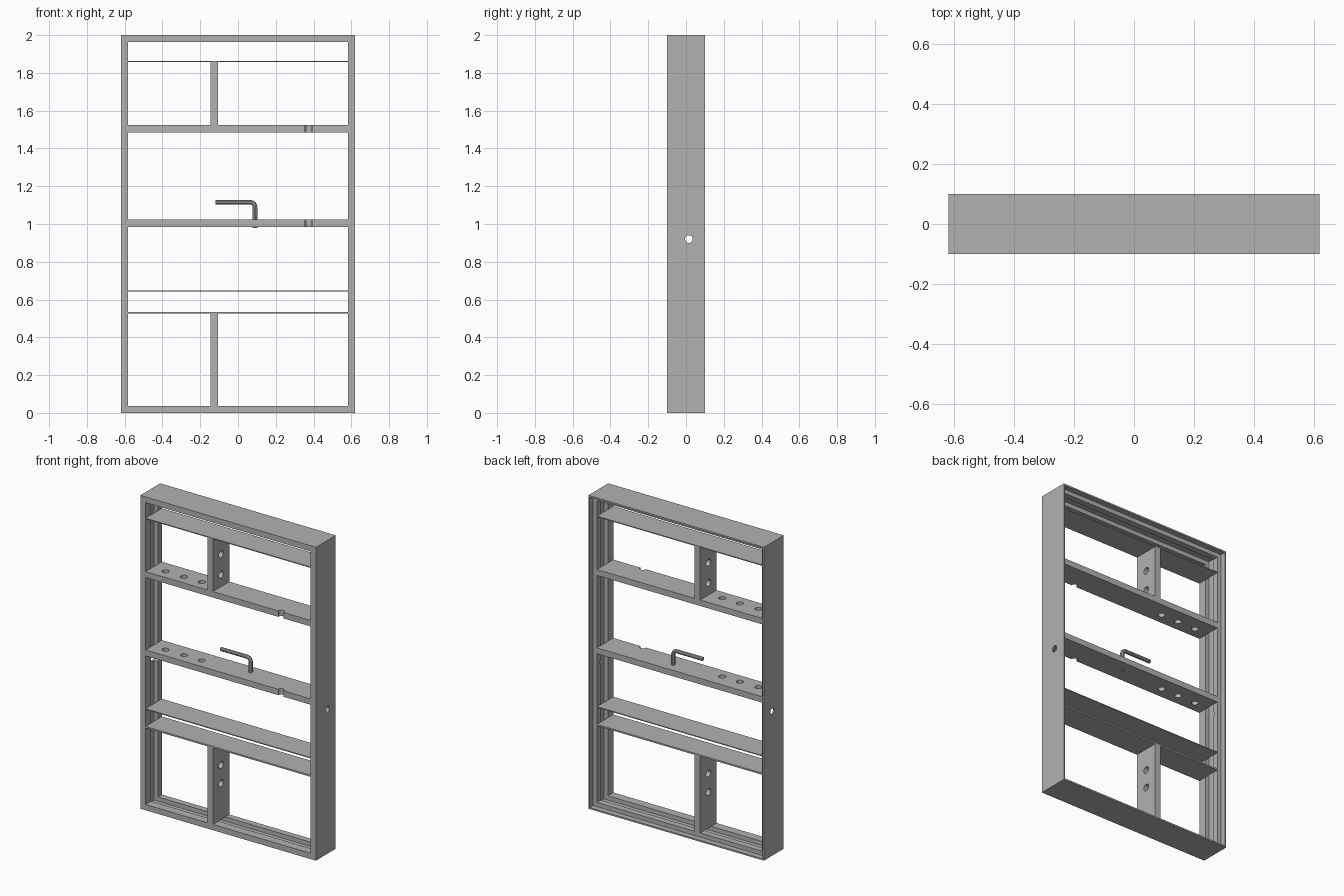
import bpy, bmesh, math
from mathutils import Vector

if "Cube" in bpy.data.objects:
    bpy.data.objects.remove(bpy.data.objects["Cube"])

HALF_W, HEIGHT, HALF_D = 0.62, 2.0, 0.1
WALL = 0.037             # frame thickness
BACK = 0.065             # back edge of shelves and dividers
INNER = HALF_W - WALL

grey = bpy.data.materials.new("plain grey")
grey.use_nodes = True
colour = (0.445, 0.445, 0.445, 1)
grey.diffuse_color = colour
grey.node_tree.nodes["Principled BSDF"].inputs["Base Color"].default_value = colour


def make_object(name, bm):
    bmesh.ops.recalc_face_normals(bm, faces=bm.faces)
    mesh = bpy.data.meshes.new(name)
    bm.to_mesh(mesh)
    bm.free()
    mesh.materials.append(grey)
    obj = bpy.data.objects.new(name, mesh)
    bpy.context.collection.objects.link(obj)
    return obj


def activate(obj):
    bpy.ops.object.select_all(action="DESELECT")
    obj.select_set(True)
    bpy.context.view_layer.objects.active = obj


def smooth(obj):
    activate(obj)
    bpy.ops.object.shade_smooth_by_angle(angle=math.radians(35))


def box(name, x0, x1, y0, y1, z0, z1):
    bm = bmesh.new()
    bmesh.ops.create_cube(bm, size=1)
    for v in bm.verts:
        v.co = Vector((x1 if v.co.x > 0 else x0,
                       y1 if v.co.y > 0 else y0,
                       z1 if v.co.z > 0 else z0))
    return make_object(name, bm)


def drill(obj, centre, axis, radius, length):
    """Cut a round hole along the given axis."""
    bpy.ops.mesh.primitive_cylinder_add(vertices=32, radius=radius, depth=length, location=centre)
    cutter = bpy.context.object
    cutter.rotation_euler = Vector(axis).to_track_quat("Z", "Y").to_euler()
    cutter.hide_render = True
    activate(obj)
    mod = obj.modifiers.new("hole", "BOOLEAN")
    mod.operation = "DIFFERENCE"
    mod.solver = "EXACT"
    mod.object = cutter
    bpy.ops.object.modifier_apply(modifier=mod.name)
    bpy.data.objects.remove(cutter)


# Outer frame: one grooved profile (inset, depth) mitred round the rectangle
profile = [(0, -HALF_D), (WALL, -HALF_D), (WALL, -0.045), (0.01, -0.045), (0.01, 0.025),
           (WALL, 0.025), (WALL, BACK), (0.01, BACK), (0.01, HALF_D), (0, HALF_D)]
bm = bmesh.new()
rings = []
for sx, sz in ((-1, -1), (1, -1), (1, 1), (-1, 1)):
    rings.append([bm.verts.new((sx * (HALF_W - inset), y,
                                HEIGHT / 2 + sz * (HEIGHT / 2 - inset)))
                  for inset, y in profile])
for i, ring in enumerate(rings):
    after = rings[(i + 1) % len(rings)]
    for j in range(len(profile)):
        k = (j + 1) % len(profile)
        bm.faces.new((ring[j], ring[k], after[k], after[j]))
frame = make_object("outer_frame", bm)
drill(frame, (0, 0.015, 0.92), (1, 0, 0), 0.02, 2)
smooth(frame)

# Thin shelves
for name, z, thick in (("top_thin_shelf", 1.858, 0.006),
                       ("middle_thin_shelf", 0.642, 0.006),
                       ("lower_thin_shelf", 0.525, 0.01)):
    box(name, -INNER, INNER, -HALF_D, BACK, z, z + thick)

# Thick shelves with three round holes and a notch in the front edge
for name, z in (("upper_shelf", 1.485), ("middle_shelf", 0.985)):
    shelf = box(name, -INNER, INNER, -HALF_D, BACK, z, z + 0.038)
    for x in (-0.49, -0.36, -0.235):
        drill(shelf, (x, -0.03, z), (0, 0, 1), 0.021, 0.2)
    drill(shelf, (0.373, -HALF_D + 0.003, z), (0, 0, 1), 0.019, 0.2)
    smooth(shelf)

# Upright dividers with two holes each
for name, z0, z1, holes in (("upper_divider", 1.523, 1.858, (1.73, 1.6)),
                            ("lower_divider", WALL, 0.525, (0.385, 0.267))):
    divider = box(name, -0.146, -0.107, -HALF_D, BACK, z0, z1)
    for z in holes:
        drill(divider, (-0.126, -0.017, z), (1, 0, 0), 0.022, 0.2)
    smooth(divider)

# Bent rod standing in the middle shelf
curve = bpy.data.curves.new("bent_rod", "CURVE")
curve.dimensions = "3D"
curve.bevel_depth = 0.012
curve.bevel_resolution = 3
curve.use_fill_caps = True
bend, rod_x, rod_z = 0.025, 0.09, 1.115
path = [(rod_x, 0, 0.978)]
for i in range(7):
    a = math.radians(15 * i)
    path.append((rod_x - bend + bend * math.cos(a), 0, rod_z - bend + bend * math.sin(a)))
path.append((-0.12, 0, rod_z))
spline = curve.splines.new("POLY")
spline.points.add(len(path) - 1)
for point, co in zip(spline.points, path):
    point.co = (*co, 1)
curve.materials.append(grey)
rod = bpy.data.objects.new("bent_rod", curve)
bpy.context.collection.objects.link(rod)
activate(rod)
bpy.ops.object.convert(target="MESH")
smooth(bpy.context.object)
